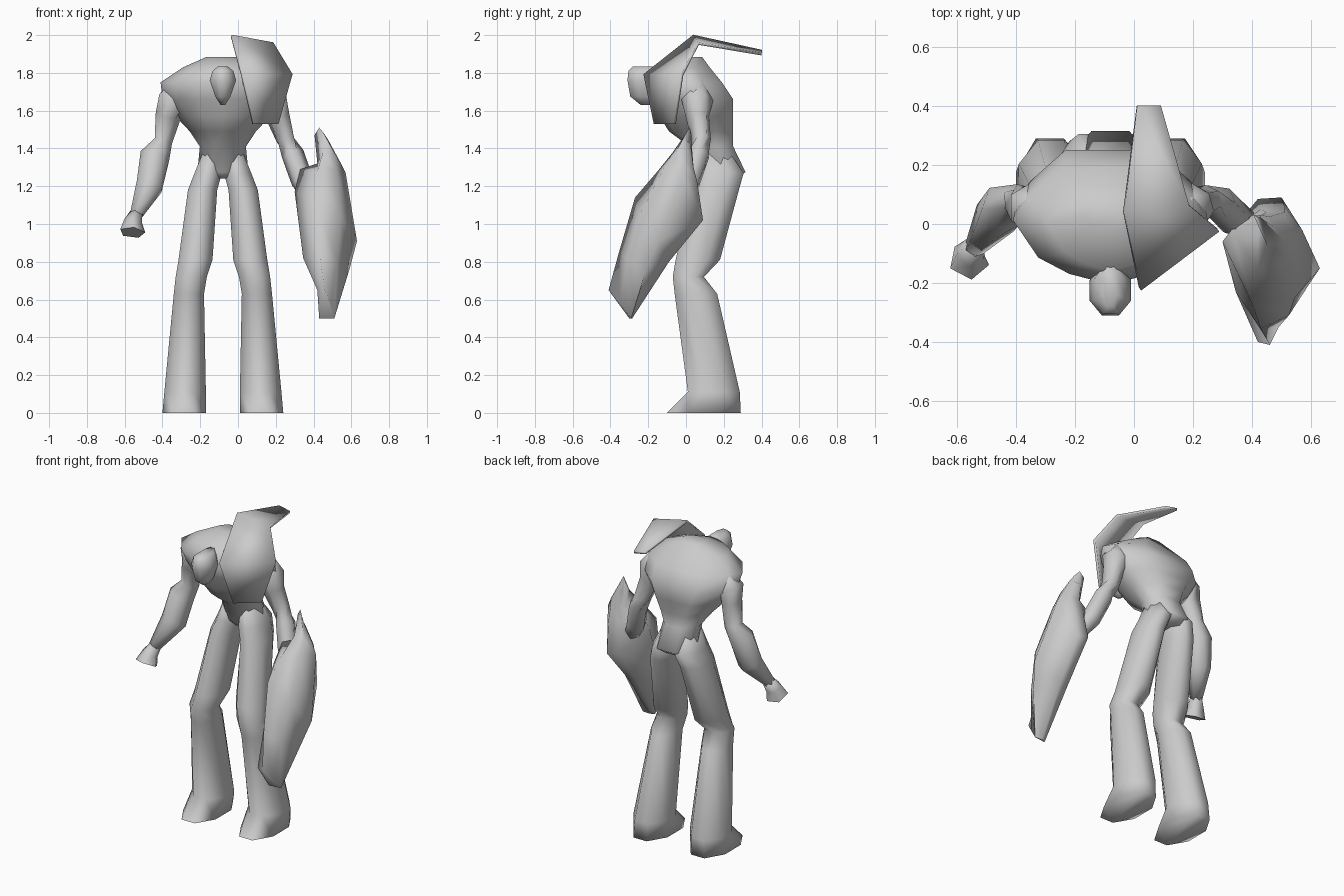
import bpy, bmesh, math
from mathutils import Vector

AX = -0.08  # body symmetry axis


def make(name, bm, angle, closed):
    bmesh.ops.recalc_face_normals(bm, faces=bm.faces)
    if closed and bm.calc_volume(signed=True) < 0:
        bmesh.ops.reverse_faces(bm, faces=bm.faces)
    me = bpy.data.meshes.new(name)
    bm.to_mesh(me)
    bm.free()
    ob = bpy.data.objects.new(name, me)
    bpy.context.collection.objects.link(ob)
    bpy.ops.object.select_all(action='DESELECT')
    ob.select_set(True)
    bpy.context.view_layer.objects.active = ob
    bpy.ops.object.shade_smooth_by_angle(angle=math.radians(angle))
    return ob


def loft(name, rings, closed=True, angle=85):
    """Skin a list of equal-length rings; closed rings get end caps."""
    bm = bmesh.new()
    vs = [[bm.verts.new(p) for p in r] for r in rings]
    n = len(vs[0])
    for a, b in zip(vs, vs[1:]):
        for i in range(n if closed else n - 1):
            j = (i + 1) % n
            bm.faces.new((a[i], a[j], b[j], b[i]))
    if closed:
        bm.faces.new(vs[0])
        bm.faces.new(vs[-1])
    return make(name, bm, angle, closed)


def section(profile, cx, hw, yf, yb, z):
    cy, hy = (yf + yb) / 2, (yb - yf) / 2
    return [(cx + u * hw, cy + v * hy, z) for u, v in profile]


def mirrored(half):
    return half + [(-u, v) for u, v in reversed(half) if u > 0]


OCT = [(math.cos(a) / math.cos(math.pi / 8), math.sin(a) / math.cos(math.pi / 8))
       for a in [math.pi / 8 + k * math.pi / 4 for k in range(8)]]


def tube(name, path, sides=6):
    """Tube through (x, y, z, radius) points."""
    pts = [Vector(p[:3]) for p in path]
    rings = []
    for i, p in enumerate(pts):
        d = pts[min(i + 1, len(pts) - 1)] - pts[max(i - 1, 0)]
        q = d.to_track_quat('Z', 'Y')
        r = path[i][3]
        rings.append([p + q @ Vector((r * math.cos(t), r * math.sin(t), 0))
                      for t in [k * math.tau / sides for k in range(sides)]])
    return loft(name, rings)


# Torso: pelvis, waist, broad chest, sloping shoulders
CHEST = mirrored([(0, -1), (.42, -.82), (.74, -.54), (1, .1), (.85, .5), (.48, 1)])
loft("torso", [section(CHEST, AX, *r) for r in [
    (.09, .10, .27, 1.24), (.135, .06, .315, 1.275), (.122, .02, .25, 1.41),
    (.175, -.09, .25, 1.49), (.25, -.14, .25, 1.57), (.32, -.17, .25, 1.66),
    (.33, -.205, .19, 1.75), (.21, -.16, .125, 1.83), (.085, -.03, .085, 1.885)]])

# Head: small wedge jutting forward from the chest
loft("head", [section(OCT, AX, *r) for r in [
    (.012, -.24, -.16, 1.63), (.04, -.295, -.14, 1.675), (.07, -.31, -.14, 1.76),
    (.055, -.305, -.14, 1.81), (.025, -.28, -.14, 1.835)]])

# Legs with flared shins and wedge feet: inner, outer, front, back, z
LEG = [(.02, .105, .08, .23, 1.38), (.005, .15, .05, .305, 1.27), (.03, .185, .03, .28, 1.18),
       (.055, .235, -.055, .18, .81), (.085, .25, -.07, .095, .72),
       (.10, .26, -.06, .165, .63), (.09, .31, .01, .285, .11), (.09, .32, -.10, .29, 0)]
for side, s in (("right", -1), ("left", 1)):
    loft(side + "_leg", [section(OCT, AX + s * (i + o) / 2, (o - i) / 2, f, b, z)
                         for i, o, f, b, z in LEG], angle=100)

# Free arm and fist
tube("right_arm", [(-.31, .06, 1.74, .055), (-.345, .055, 1.66, .088), (-.37, .06, 1.57, .068),
                   (-.395, .08, 1.44, .055), (-.44, .06, 1.36, .08), (-.47, .02, 1.2, .077),
                   (-.54, -.08, 1.05, .036)])
tube("right_hand", [(-.535, -.07, 1.06, .036), (-.555, -.10, 1.01, .05),
                    (-.56, -.125, .955, .07)], 5)

# Shield arm
tube("left_arm", [(.15, .06, 1.74, .055), (.185, .06, 1.66, .085), (.21, .06, 1.57, .065),
                  (.25, .08, 1.45, .052), (.29, .07, 1.37, .06), (.34, .02, 1.23, .06),
                  (.42, -.03, 1.1, .04)])

# Shield: long tilted blade; ring = left, front, crown, right, back right, back left
loft("shield", [
    [(.405, .03, 1.47), (.43, .02, 1.51), (.455, 0, 1.48), (.475, -.01, 1.45), (.46, .025, 1.42), (.43, .03, 1.42)],
    [(.42, .01, 1.32), (.45, -.07, 1.38), (.51, -.06, 1.37), (.54, -.01, 1.33), (.51, .04, 1.3), (.45, .04, 1.3)],
    [(.33, -.02, 1.29), (.42, -.15, 1.28), (.52, -.12, 1.29), (.57, -.02, 1.27), (.51, .06, 1.22), (.43, .05, 1.22)],
    [(.30, -.06, 1.17), (.40, -.27, 1.14), (.545, -.25, 1.04), (.63, -.15, .91), (.50, .09, 1.02), (.42, .085, 1.04)],
    [(.345, -.23, .82), (.43, -.355, .85), (.525, -.31, .81), (.59, -.21, .76), (.48, -.09, .8), (.42, -.10, .8)],
    [(.42, -.40, .65), (.46, -.41, .65), (.49, -.35, .58), (.51, -.29, .5), (.46, -.285, .5), (.43, -.30, .5)]])

# Shoulder plate: bent sheet with a swept-back tip
plate = loft("shoulder_plate", [
    [(.01, .40, 1.915), (.09, .40, 1.90)],
    [(-.035, .04, 1.995), (.185, .065, 1.955)],
    [(.02, -.22, 1.79), (.285, -.02, 1.79)],
    [(.08, -.165, 1.53), (.21, -.06, 1.53)]], closed=False, angle=60)
mod = plate.modifiers.new("thickness", 'SOLIDIFY')
mod.thickness = .015
mod.offset = 0
